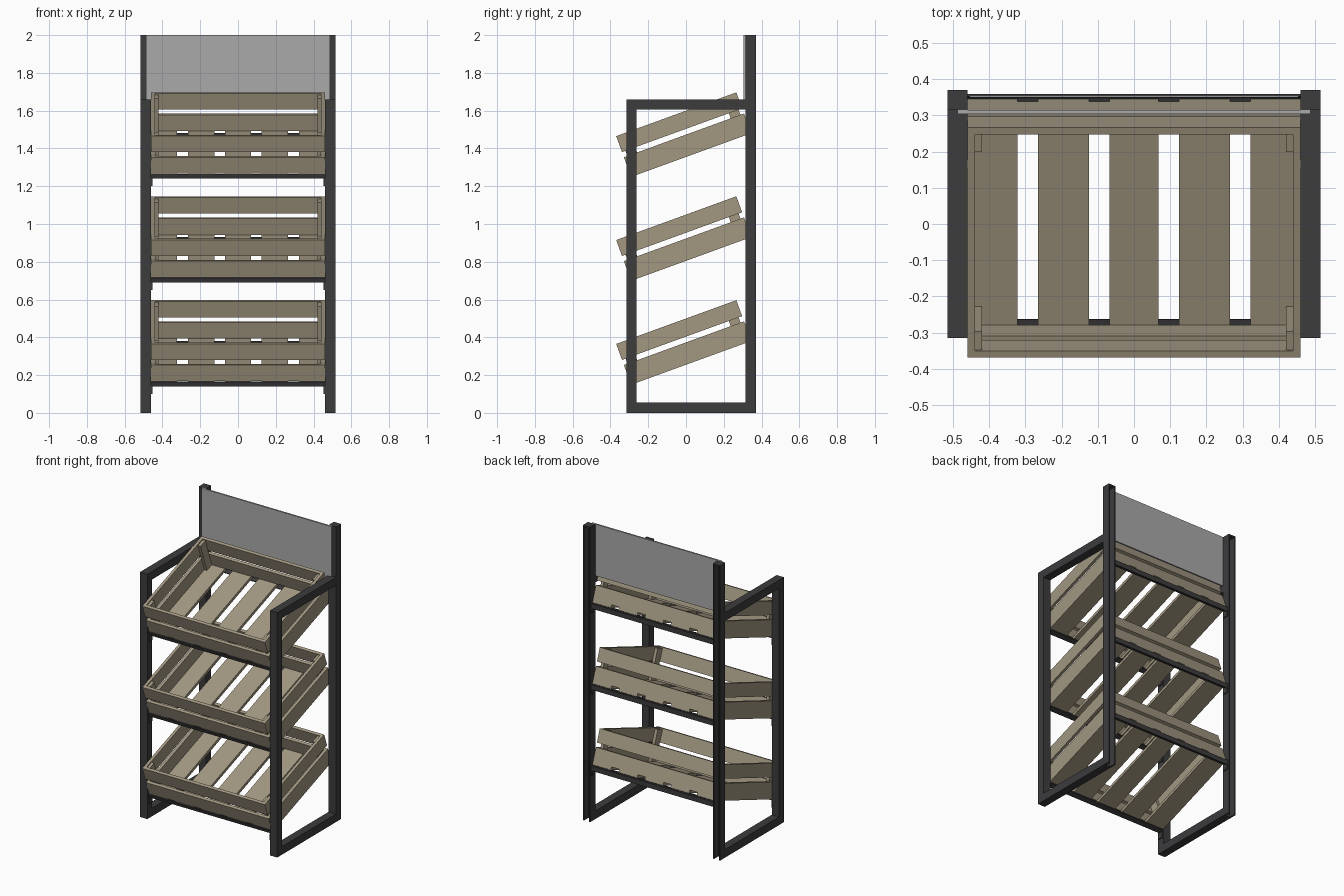
import bpy
from math import radians
from mathutils import Matrix, Vector

if "Cube" in bpy.data.objects:
    bpy.data.objects.remove(bpy.data.objects["Cube"])


def material(name, rgb):
    m = bpy.data.materials.new(name)
    m.diffuse_color = (*rgb, 1)
    m.use_nodes = True
    m.node_tree.nodes["Principled BSDF"].inputs["Base Color"].default_value = m.diffuse_color
    return m


DARK = material("dark_metal", (0.045, 0.045, 0.048))
WOOD = material("wood", (0.36, 0.31, 0.22))
GREY = material("grey_panel", (0.4, 0.4, 0.4))
FACES = [(0, 1, 3, 2), (4, 6, 7, 5), (0, 4, 5, 1), (2, 3, 7, 6), (0, 2, 6, 4), (1, 5, 7, 3)]


def boxes(name, parts, mat, matrix=Matrix()):
    """One object made of several (x0, x1, y0, y1, z0, z1) boxes."""
    verts, faces = [], []
    for x0, x1, y0, y1, z0, z1 in parts:
        n = len(verts)
        verts += [matrix @ Vector((x, y, z)) for x in (x0, x1) for y in (y0, y1) for z in (z0, z1)]
        faces += [[n + i for i in f] for f in FACES]
    mesh = bpy.data.meshes.new(name)
    mesh.from_pydata(verts, [], faces)
    mesh.materials.append(mat)
    obj = bpy.data.objects.new(name, mesh)
    bpy.context.collection.objects.link(obj)
    return obj


def mirrored(parts):
    return parts + [(-b[1], -b[0], *b[2:]) for b in parts]


# Side frames: front post, rails, and rear posts as channels open to the back
X0, X1 = 0.46, 0.515
T = 0.01
boxes("front_posts", mirrored([(X0, X1, -0.315, -0.262, 0, 1.66)]), DARK)
boxes("bottom_rails", mirrored([(X0, X1, -0.262, 0.315, 0, 0.055)]), DARK)
boxes("top_rails", mirrored([(X0, X1, -0.262, 0.315, 1.605, 1.66)]), DARK)
boxes("back_posts", mirrored([
    (X0, X1, 0.315, 0.315 + T, 0, 2),
    (X0, X0 + T, 0.315 + T, 0.37, 0, 2),
    (X1 - T, X1, 0.315 + T, 0.37, 0, 2),
    (X0 + T, X1 - T, 0.315 + T, 0.37, 2 - T, 2)]), DARK)

# Header panel on the front of the rear posts
boxes("header_panel", [(-0.488, 0.488, 0.304, 0.315, 1.65, 2)], GREY)

# Crate layout, local: x across, y along the slope, z normal to the floor
L, W, B = 0.677, 0.46, 0.02
UPPER, LOWER = (0.14, 0.23), (0.02, 0.111)
walls, slats, corners = [], [], []
for z0, z1 in (UPPER, LOWER):
    walls += [(-W, W, 0, B, z0, z1), (-W, W, L - B, L, z0, z1)]
    walls += mirrored([(W - B, W, B, L - B, z0, z1)])
slats = [(-0.068, 0.068, 0, L, 0, B)] + mirrored(
    [(0.125, 0.265, 0, L, 0, B), (0.322, W, 0, L, 0, B)])
for y in (B, L - B - 0.055):
    corners += mirrored([(W - 2 * B, W - B, y, y + 0.055, B, 0.223)])

# Three tilted crates with their support angles
for i in range(3):
    z = 0.149 + 0.55 * i
    tilt = Matrix.Translation((0, -0.291, z)) @ Matrix.Rotation(radians(20), 4, 'X')
    boxes(f"crate_walls_{i + 1}", walls, WOOD, tilt)
    boxes(f"crate_slats_{i + 1}", slats, WOOD, tilt)
    boxes(f"crate_corner_blocks_{i + 1}", corners, WOOD, tilt)
    boxes(f"front_support_{i + 1}", [
        (-W, W, -0.007, 0.028, -0.007, -0.001),
        (-W, W, -0.007, -0.001, -0.001, 0.018)], DARK, tilt)
    boxes(f"back_support_{i + 1}", [(-W, W, 0.645, 0.68, -0.007, -0.001)], DARK, tilt)
    boxes(f"back_support_lip_{i + 1}", [(-W, W, 0.352, 0.36, z + 0.196, z + 0.229)], DARK)
    boxes(f"support_tabs_{i + 1}", mirrored([
        (0.453, W, -0.308, -0.27, z - 0.048, z - 0.005),
        (0.453, W, 0.322, 0.36, z + 0.165, z + 0.215)]), DARK)
